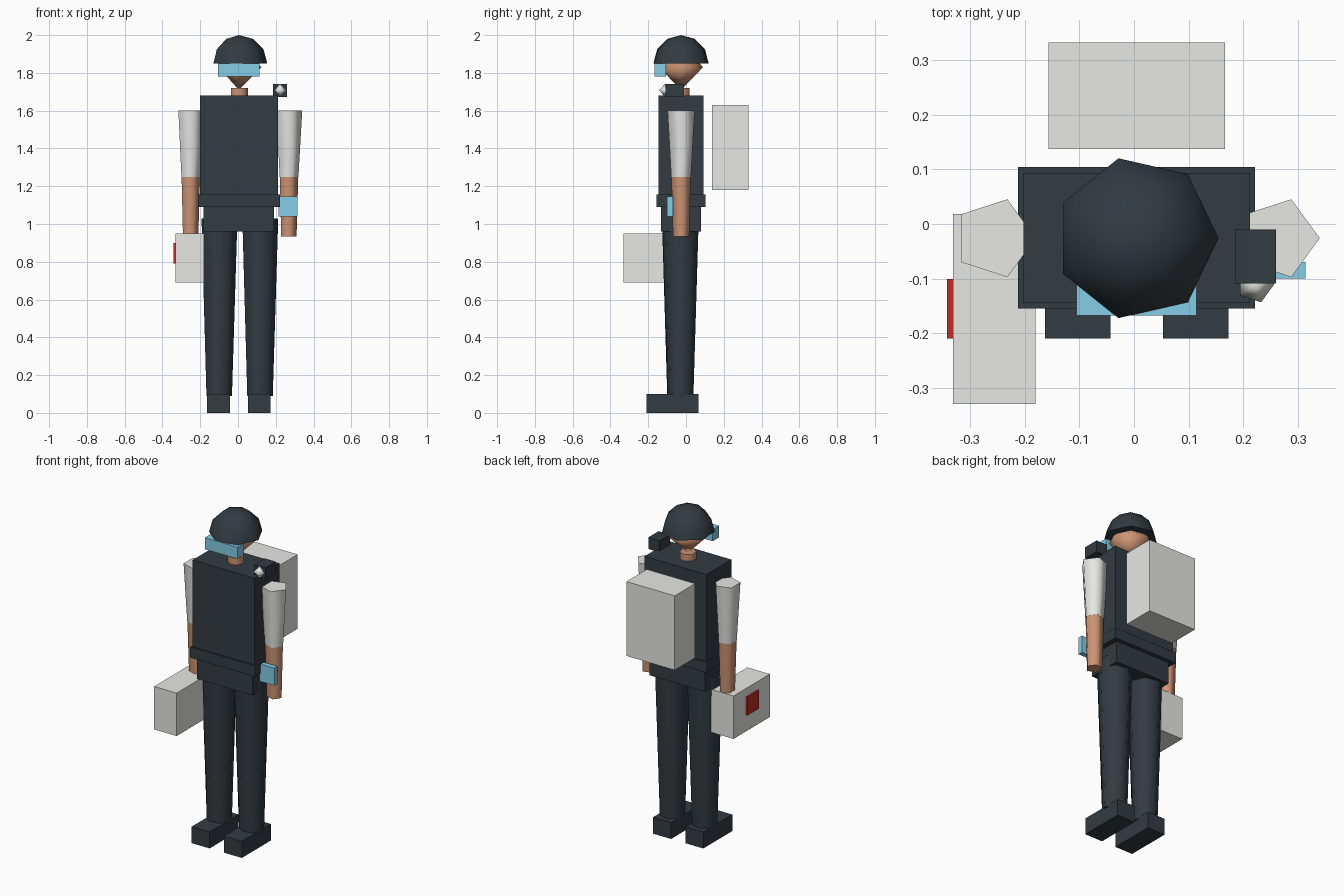
import bpy, bmesh, math
from mathutils import Matrix

default = bpy.data.objects.get("Cube")
if default:
    bpy.data.objects.remove(default, do_unlink=True)

CX, CY = 0.005, -0.026  # body axis


def linear(v):
    v /= 255
    return v / 12.92 if v <= 0.04045 else ((v + 0.055) / 1.055) ** 2.4


def material(name, *rgb):
    m = bpy.data.materials.new(name)
    color = [linear(v) for v in rgb] + [1.0]
    m.diffuse_color = color
    m.use_nodes = True
    m.node_tree.nodes["Principled BSDF"].inputs["Base Color"].default_value = color
    return m


DARK = material("dark navy", 50, 59, 66)
SKIN = material("skin", 205, 148, 115)
LIGHT = material("light grey", 231, 231, 228)
BLUE = material("sky blue", 135, 208, 234)
RED = material("red", 188, 46, 38)


def finish(name, bm, mat, angle=None):
    bmesh.ops.recalc_face_normals(bm, faces=bm.faces)
    mesh = bpy.data.meshes.new(name)
    bm.to_mesh(mesh)
    bm.free()
    mesh.materials.append(mat)
    ob = bpy.data.objects.new(name, mesh)
    bpy.context.collection.objects.link(ob)
    if angle:
        bpy.ops.object.select_all(action="DESELECT")
        ob.select_set(True)
        bpy.context.view_layer.objects.active = ob
        bpy.ops.object.shade_smooth_by_angle(angle=math.radians(angle))
    return ob


def box(name, mat, x, y, z):
    """Box from its low and high limits on each axis."""
    bm = bmesh.new()
    bmesh.ops.create_cube(bm, size=1)
    for v in bm.verts:
        v.co = [lo + (c + 0.5) * (hi - lo) for c, (lo, hi) in zip(v.co, (x, y, z))]
    return finish(name, bm, mat)


def lathe(name, mat, sides, x, y, rings, angle=75):
    """Stack of (radius, z) rings; a zero radius is a pole, open ends are capped."""
    bm = bmesh.new()
    loops = []
    for r, z in rings:
        n = sides if r else 1
        loops.append([bm.verts.new((x + r * math.cos(math.tau * i / sides),
                                    y + r * math.sin(math.tau * i / sides), z))
                      for i in range(n)])
    for a, b in zip(loops, loops[1:]):
        for i in range(sides):
            j = (i + 1) % sides
            quad = [a[i % len(a)], a[j % len(a)], b[j % len(b)], b[i % len(b)]]
            bm.faces.new(list(dict.fromkeys(quad)))
    for end in (loops[0], loops[-1]):
        if len(end) > 1:
            bm.faces.new(end)
    return finish(name, bm, mat, angle)


# Trunk
box("torso", DARK, (-0.202, 0.212), (-0.145, 0.093), (1.15, 1.68))
box("belt", DARK, (-0.212, 0.222), (-0.155, 0.104), (1.09, 1.155))
box("hips", DARK, (-0.182, 0.19), (-0.133, 0.079), (0.96, 1.1))

# Head, helmet and visor
lathe("neck", SKIN, 7, CX, CY, [(0.047, 1.65), (0.047, 1.72)])
lathe("head", SKIN, 7, CX, CY, [(0, 1.71), (0.12, 1.83), (0, 1.95)], 180)
dome = [(0.15 * math.cos(math.radians(a)), 1.85 + 0.15 * math.sin(math.radians(a)))
        for a in (0, 30, 60)]
lathe("helmet", DARK, 7, CX, CY, dome + [(0, 2.0)])
box("visor", BLUE, (-0.105, 0.114), (-0.168, -0.105), (1.78, 1.85))

# Limbs, one set per side
for side, s in (("left", 1), ("right", -1)):
    arm_x, leg_x = CX + s * 0.26, CX + s * 0.108
    lathe(side + "_sleeve", LIGHT, 5, arm_x, CY, [(0.055, 1.25), (0.075, 1.6)])
    lathe(side + "_forearm", SKIN, 5, arm_x, CY, [(0.045, 0.935), (0.054, 1.25)])
    lathe(side + "_leg", DARK, 7, leg_x, CY - 0.004, [(0.071, 0.09), (0.1, 1.03)])
    box(side + "_boot", DARK, (leg_x - 0.06, leg_x + 0.06), (-0.21, 0.067), (0, 0.1))

# Carried equipment
box("backpack", LIGHT, (-0.157, 0.167), (0.137, 0.332), (1.18, 1.63))
box("hand_case", LIGHT, (-0.331, -0.18), (-0.33, 0.018), (0.69, 0.95))
box("case_badge", RED, (-0.342, -0.331), (-0.21, -0.101), (0.79, 0.9))
box("wrist_device", BLUE, (0.214, 0.314), (-0.1, -0.07), (1.04, 1.145))
box("shoulder_unit", DARK, (0.185, 0.26), (-0.109, -0.01), (1.672, 1.742))
lathe("shoulder_lamp", LIGHT, 5, 0.222, -0.11,
      [(0, 1.673), (0.035, 1.708), (0, 1.743)], 180)
